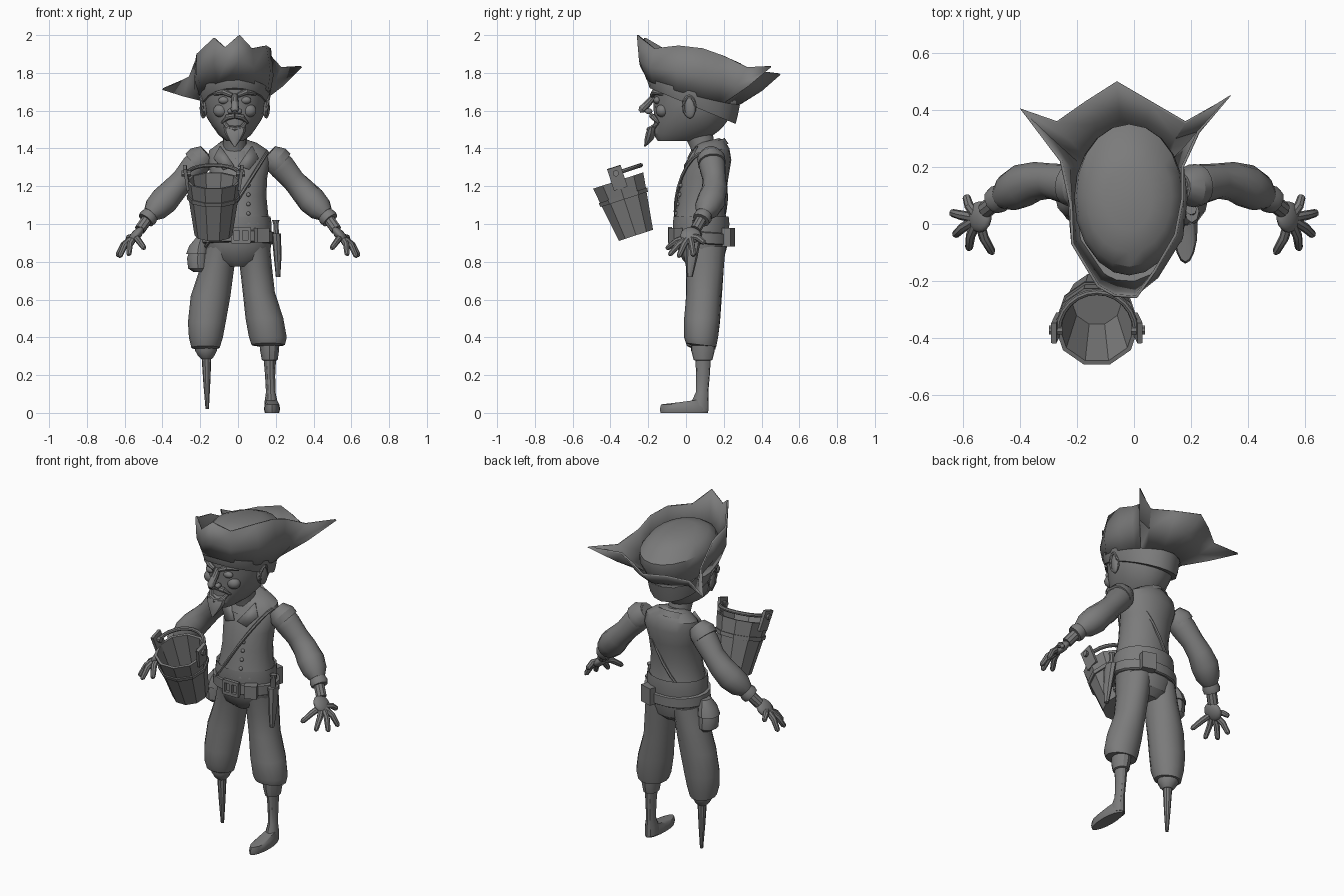
import bpy, bmesh, math
from math import sin, cos, pi
from mathutils import Vector, Matrix, Euler

grey = bpy.data.materials.new("grey")
grey.diffuse_color = (0.2, 0.2, 0.2, 1)


def make(name, bm, matrix=None):
    bmesh.ops.recalc_face_normals(bm, faces=bm.faces)
    me = bpy.data.meshes.new(name)
    bm.to_mesh(me)
    bm.free()
    me.materials.append(grey)
    ob = bpy.data.objects.new(name, me)
    bpy.context.collection.objects.link(ob)
    if matrix:
        ob.matrix_world = matrix
    return ob


def skin(name, loops, caps=True, closed=False, matrix=None):
    """Bridge a list of equal point loops."""
    bm = bmesh.new()
    vs = [[bm.verts.new(p) for p in loop] for loop in loops]
    n = len(vs[0])
    pairs = list(zip(vs, vs[1:])) + ([(vs[-1], vs[0])] if closed else [])
    for a, b in pairs:
        for i in range(n):
            j = (i + 1) % n
            bm.faces.new((a[i], a[j], b[j], b[i]))
    if caps and not closed:
        bm.faces.new(vs[0])
        bm.faces.new(vs[-1])
    return make(name, bm, matrix)


def loft(name, rings, n=16, matrix=None, caps=True):
    """Stack of ellipses: cx, cy, cz, rx, ry, rise towards the back."""
    return skin(name, [[(x + rx * cos(2 * pi * i / n), y + ry * sin(2 * pi * i / n),
                         z + dz * sin(2 * pi * i / n)) for i in range(n)]
                       for x, y, z, rx, ry, dz in rings], caps, False, matrix)


def tube(name, path, n=10, closed=False, matrix=None):
    """Round tube along points x, y, z, radius."""
    pts = [Vector(p[:3]) for p in path]
    loops, m = [], len(pts)
    for k, p in enumerate(pts):
        a = pts[k - 1] if (k or closed) else p
        b = pts[(k + 1) % m] if (k < m - 1 or closed) else p
        q = (b - a).to_track_quat('Z', 'Y')
        r = path[k][3]
        loops.append([p + q @ Vector((r * cos(2 * pi * i / n), r * sin(2 * pi * i / n), 0))
                      for i in range(n)])
    return skin(name, loops, True, closed, matrix)


def placed(loc, rot, scale):
    return Matrix.LocRotScale(Vector(loc), Euler(rot), Vector(scale))


def blob(name, loc, scale, rot=(0, 0, 0)):
    bm = bmesh.new()
    bmesh.ops.create_uvsphere(bm, u_segments=14, v_segments=9, radius=1)
    return make(name, bm, placed(loc, rot, scale))


def box(name, loc, size, rot=(0, 0, 0), base=None):
    bm = bmesh.new()
    bmesh.ops.create_cube(bm, size=1)
    m = placed(loc, rot, size)
    return make(name, bm, base @ m if base else m)


# head and bald dome: front y, back y, half width, front z, back z
HX = -0.017
head = [(-.15, .08, .045, 1.44, 1.44), (-.175, .13, .085, 1.48, 1.46), (-.168, .17, .12, 1.55, 1.49),
        (-.172, .20, .15, 1.62, 1.52), (-.172, .23, .162, 1.68, 1.56), (-.18, .26, .168, 1.74, 1.6),
        (-.18, .31, .18, 1.79, 1.67), (-.17, .35, .193, 1.82, 1.74), (-.15, .35, .185, 1.86, 1.79),
        (-.1, .29, .15, 1.89, 1.85), (-.02, .2, .08, 1.905, 1.89)]
loft("head", [(HX, (f + b) / 2, (zf + zb) / 2, w, (b - f) / 2, (zb - zf) / 2)
              for f, b, w, zf, zb in head], 20)
loft("neck", [(HX, .1, 1.32, .07, .07, 0), (HX, .09, 1.40, .062, .065, 0), (HX, .06, 1.49, .065, .08, 0)])
# headband sitting under the hat
loft("headband", [(HX, .035, 1.625, .172, .228, -.095), (HX, .035, 1.66, .182, .238, -.09),
                  (HX, .04, 1.70, .186, .245, -.07)], 20)

# face
tube("nose", [(HX, -.165, 1.68, .016), (HX, -.2, 1.64, .02), (HX, -.232, 1.607, .022),
              (HX, -.246, 1.596, .01)])
loft("beard", [(HX, -.18, 1.515, .06, .022, .01), (HX, -.185, 1.485, .055, .028, 0),
               (HX, -.195, 1.45, .035, .025, 0), (HX, -.217, 1.41, .005, .005, 0)], 10)
tube("lower_lip", [(HX - .055, -.15, 1.535, .01), (HX - .035, -.18, 1.507, .014), (HX, -.195, 1.5, .015),
                   (HX + .035, -.18, 1.507, .014), (HX + .055, -.15, 1.535, .01)], 8)
for s, side in ((-1, "left"), (1, "right")):
    blob(side + "_nostril", (HX + s * .024, -.198, 1.597), (.016, .02, .015))
    blob(side + "_eye", (HX + s * .058, -.152, 1.655), (.03, .02, .02))
    tube(side + "_brow", [(HX + s * .015, -.18, 1.68, .012), (HX + s * .06, -.167, 1.70, .017),
                          (HX + s * .11, -.125, 1.69, .01)], 8)
    blob(side + "_cheek", (HX + s * .075, -.125, 1.60), (.04, .035, .035))
    tube(side + "_moustache", [(HX, -.182, 1.573, .014), (HX + s * .04, -.172, 1.565, .016),
                               (HX + s * .07, -.145, 1.535, .006)], 8)
    blob(side + "_ear", (HX + s * .165, .015, 1.62), (.018, .035, .062), (.15, 0, -s * .35))
    e = [(HX + s * (.172 + .008 * sin(t)), .017 + .03 * cos(t), 1.625 + .052 * sin(t), .009)
         for t in [i * pi / 6 for i in range(12)]]
    tube(side + "_ear_rim", e, 6, True)

# three-cornered brim from the crown out to its ragged edge
edge = [(.01, -.26, 2.0), (.075, -.17, 1.93), (.15, -.04, 1.945), (.175, .09, 1.93), (.175, .2, 1.89),
        (.23, .32, 1.83), (.34, .45, 1.83), (.18, .36, 1.80), (.06, .43, 1.80), (-.06, .5, 1.79),
        (-.17, .43, 1.78), (-.27, .36, 1.75), (-.4, .405, 1.71), (-.26, .22, 1.78), (-.225, .06, 1.87),
        (-.22, -.07, 1.9), (-.13, -.22, 1.985), (-.07, -.255, 1.935)]
inner, mid = [], []
for x, y, z in edge:
    a = math.atan2((y - .04) / .25, (x - HX) / .19)
    p = Vector((HX + .187 * cos(a), .04 + .25 * sin(a), 1.70 - .065 * sin(a) - .02 * abs(cos(a))))
    inner.append(p)
    mid.append(p.lerp(Vector((x, y, z)), .45) + Vector((.018 * cos(a), .018 * sin(a), 0)))
brim = skin("hat_brim", [inner, mid, [Vector(p) for p in edge]], caps=False)
mod = brim.modifiers.new("thickness", 'SOLIDIFY')
mod.thickness = .01

# vest, collar and buttons
loft("vest", [(.005, .075, 1.0, .168, .145, 0), (.005, .075, 1.05, .155, .135, 0),
              (.005, .085, 1.15, .145, .125, 0), (.005, .1, 1.25, .15, .125, 0),
              (.005, .125, 1.34, .168, .115, 0), (.003, .13, 1.39, .155, .1, .01),
              (0, .125, 1.425, .105, .08, .015), (-.01, .115, 1.44, .06, .06, .015)], 20)
loft("collar", [(-.01, .115, 1.385, .11, .11, .04), (-.01, .115, 1.42, .092, .09, .035),
                (-.01, .11, 1.41, .07, .07, .03)], 16, caps=False)
for s, side in ((-1, "left"), (1, "right")):
    bm = bmesh.new()
    bm.faces.new([bm.verts.new(p) for p in ((-.01 + s * .085, .055, 1.415), (-.01 + s * .012, -.012, 1.31),
                                            (-.01 + s * .07, -.008, 1.29), (-.01 + s * .12, .03, 1.35))])
    flap = make(side + "_collar_flap", bm)
    flap.modifiers.new("thickness", 'SOLIDIFY').thickness = .01
for i, y in enumerate((-.058, -.048, -.039, -.033)):
    blob("vest_button", (.055, y + .006, 1.055 + .05 * i), (.011, .01, .011))

# diagonal shoulder strap wrapped around the chest
strap = []
for i in range(24):
    a = 2 * pi * i / 24
    h = 1.13 + .25 * cos(a)
    w = .155 + .018 * max(0, -cos(a))
    strap.append((.0 + w * cos(a), .1 - .02 * (1 - cos(a)) + (.133 - .01 * cos(a)) * sin(a), h, .009))
tube("shoulder_strap", strap, 6, True)

# hips, sash, belts
loft("hips", [(0, .09, .775, .07, .07, 0), (0, .09, .81, .145, .11, 0), (0, .085, .88, .175, .135, 0),
              (0, .08, .96, .172, .14, 0), (0, .08, 1.02, .16, .13, 0)], 18)
loft("sash", [(0, .08, .95, .178, .148, 0), (0, .08, 1.0, .178, .152, 0), (0, .08, 1.04, .172, .148, 0),
              (0, .08, 1.02, .15, .13, 0)], 18)
loft("belt", [(0, .08, .895, .187, .15, -.01), (0, .08, .9, .195, .158, -.01),
              (0, .08, .955, .193, .158, -.01), (0, .08, .96, .18, .145, -.01)], 18)
for z, size in ((.975, (.1, .02, .018)), (.905, (.1, .02, .018))):
    box("buckle_bar", (.015, -.085, z), size)
for x in (-.03, .015, .06):
    box("buckle_post", (x, -.085, .94), (.016, .02, .07))
box("belt_pouch_front", (.125, -.055, .94), (.07, .05, .075), (0, 0, .45))
box("belt_pouch_back", (.09, .225, .93), (.08, .045, .1), (0, 0, -.3))
loft("hip_pouch", [(-.205, .09, .745, .03, .04, 0), (-.212, .09, .765, .052, .06, 0),
                   (-.215, .09, .82, .055, .062, 0), (-.205, .09, .88, .042, .05, 0),
                   (-.195, .09, .925, .025, .035, 0)], 12)
loft("pouch_flap", [(-.215, .09, .84, .06, .068, 0), (-.208, .09, .885, .05, .058, 0),
                    (-.195, .09, .93, .025, .035, 0)], 12)
loft("sheath", [(.212, .02, .72, .012, .015, 0), (.21, .03, .82, .02, .03, 0),
                (.203, .045, .95, .025, .04, 0)], 8)
tube("knife_handle", [(.203, .045, .94, .016), (.2, .05, 1.0, .014), (.2, .052, 1.02, .02)], 8)

# baggy trouser legs
loft("right_trouser", [(.085, .095, .88, .085, .115, 0), (.095, .1, .77, .085, .1, 0),
                       (.11, .095, .64, .085, .092, 0), (.14, .085, .5, .1, .095, 0),
                       (.158, .08, .4, .1, .09, 0), (.16, .08, .36, .088, .08, -.01),
                       (.162, .085, .355, .05, .05, 0)])
loft("left_trouser", [(-.085, .095, .88, .085, .115, 0), (-.11, .1, .77, .09, .1, 0),
                      (-.145, .095, .62, .105, .095, 0), (-.165, .085, .48, .1, .095, 0),
                      (-.17, .08, .4, .09, .09, 0), (-.172, .08, .345, .075, .075, -.01),
                      (-.17, .085, .335, .045, .045, 0)])
loft("stocking", [(.165, .09, .4, .055, .06, 0), (.167, .09, .33, .05, .062, 0),
                  (.168, .09, .28, .042, .05, 0), (.168, .09, .275, .03, .035, 0)], 12)
loft("right_shin", [(.168, .09, .3, .034, .042, 0), (.17, .09, .2, .027, .036, 0),
                    (.173, .085, .11, .025, .033, 0), (.175, .075, .06, .034, .045, 0),
                    (.175, .07, .01, .034, .05, 0)], 12)
loft("right_foot", [(.18, -.01, 0, .038, .125, 0), (.18, -.01, .02, .043, .129, 0),
                    (.18, -.01, .045, .038, .122, 0), (.178, .03, .065, .03, .075, .01)], 16)
loft("peg_cup", [(-.17, .085, .4, .06, .06, 0), (-.17, .085, .33, .058, .058, 0),
                 (-.168, .085, .3, .042, .042, 0), (-.167, .085, .285, .028, .028, 0)], 12)
loft("peg_leg", [(-.167, .085, .3, .026, .026, 0), (-.165, .085, .15, .018, .018, 0),
                 (-.163, .085, .02, .009, .009, 0)], 10)

# arms and hands, mirrored
tips = [(.59, .10, .90), (.642, .04, .83), (.63, -.04, .825), (.58, -.09, .835), (.495, -.105, .87)]
for s, side in ((-1, "left"), (1, "right")):
    def flip(path):
        return [(s * p[0], *p[1:]) for p in path]
    tube(side + "_sleeve", flip([(.16, .13, 1.37, .045), (.19, .132, 1.345, .068), (.235, .14, 1.3, .07),
                                 (.29, .15, 1.235, .062), (.34, .15, 1.18, .068), (.39, .135, 1.125, .076),
                                 (.435, .11, 1.08, .067), (.465, .092, 1.05, .042)]), 14)
    tube(side + "_shoulder_cap", flip([(.165, .13, 1.375, .05), (.2, .133, 1.345, .075),
                                       (.225, .137, 1.32, .074)]), 14)
    tube(side + "_cuff", flip([(.455, .1, 1.06, .04), (.475, .088, 1.035, .05),
                               (.488, .08, 1.02, .046)]), 12)
    tube(side + "_wrist", flip([(.47, .09, 1.04, .03), (.52, .05, .97, .03)]), 10)
    blob(side + "_palm", (s * .54, .025, .94), (.055, .055, .026), (0, s * .85, 0))
    root = Vector((.545, .02, .935))
    for t in tips:
        t = Vector(t)
        k = root.lerp(t, .55) + Vector((.008, 0, .012))
        tube(side + "_finger", flip([(*root, .018), (*k, .017), (*root.lerp(t, .93), .014),
                                     (*t, .007)]), 8)

# tilted wooden bucket with raised lugs and swung handle
B = Matrix.Translation((-.13, -.265, .94)) @ Matrix.Rotation(math.radians(18), 4, 'X')
loft("bucket", [(0, 0, 0, .1, .1, 0), (0, 0, .305, .147, .147, 0), (0, 0, .305, .132, .132, 0),
                (0, 0, .02, .088, .088, 0)], 10, B)
loft("bucket_hoop", [(0, 0, .2, .128, .128, 0), (0, 0, .2, .139, .139, 0), (0, 0, .222, .142, .142, 0),
                     (0, 0, .222, .13, .13, 0)], 10, B, caps=False)
for s in (-1, 1):
    box("bucket_lug", (s * .142, 0, .32), (.018, .075, .12), (0, s * .15, 0), B)
    tube("bucket_pin", [(s * .12, 0, .345, .017), (s * .168, 0, .345, .017)], 8, matrix=B)
tube("bucket_handle", [(.135 * cos(t), .14 * sin(t), .345, .011) for t in [i * pi / 12 for i in range(13)]],
     8, matrix=B)

# shading: smooth with sharp edges kept
bpy.ops.object.select_all(action='SELECT')
bpy.context.view_layer.objects.active = brim
bpy.ops.object.shade_smooth_by_angle(angle=math.radians(32))
